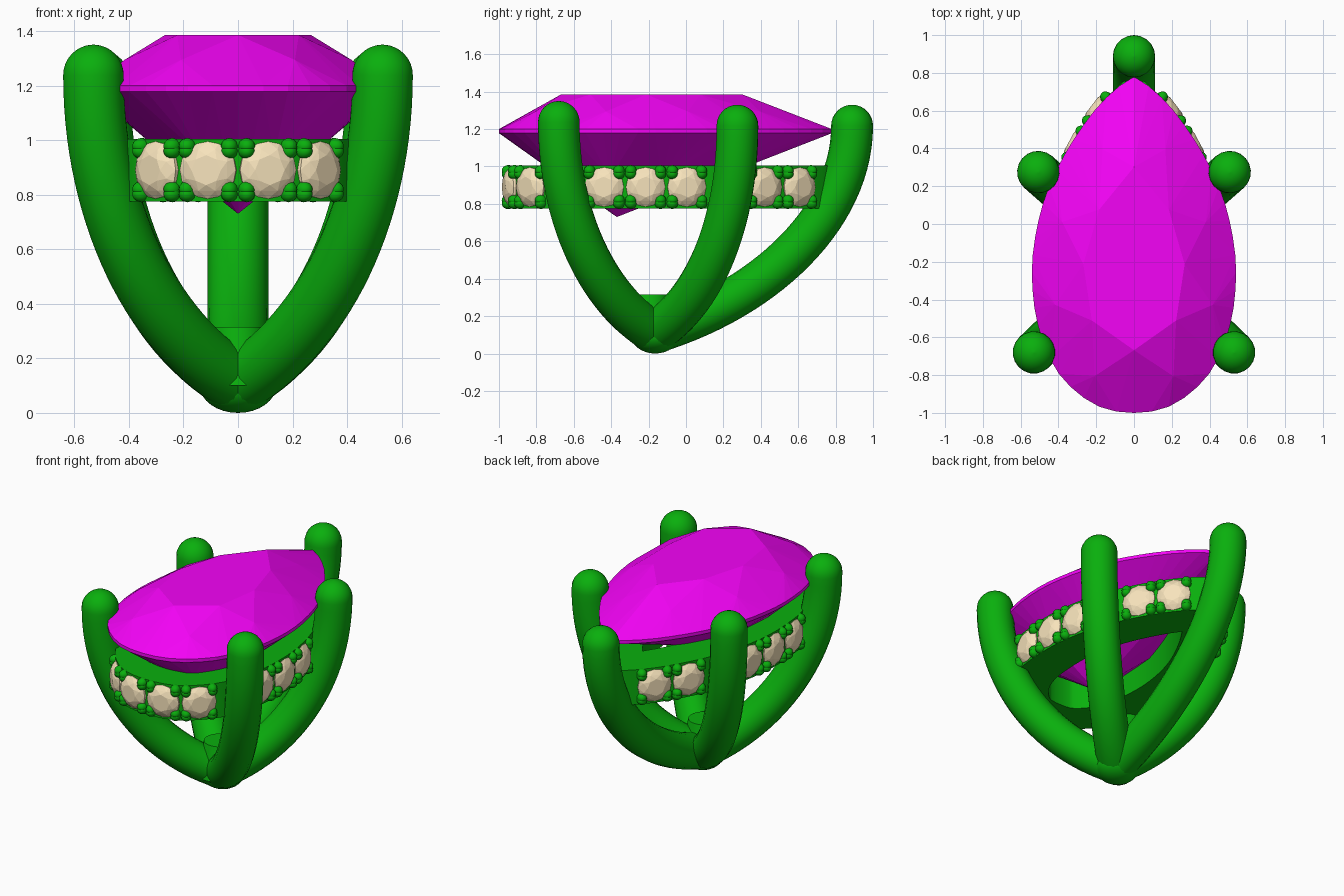
import bpy, bmesh, math
from mathutils import Vector, Matrix

if "Cube" in bpy.data.objects:
    bpy.data.objects.remove(bpy.data.objects["Cube"])


def material(name, col):
    m = bpy.data.materials.new(name)
    m.diffuse_color = (*col, 1)
    m.use_nodes = True
    m.node_tree.nodes["Principled BSDF"].inputs["Base Color"].default_value = m.diffuse_color
    return m


GREEN = material("green", (0.003, 0.43, 0.004))
MAGENTA = material("magenta", (0.90, 0.001, 0.92))
CREAM = material("cream", (0.93, 0.77, 0.50))


def shade(ob, deg):
    bpy.ops.object.select_all(action='DESELECT')
    ob.select_set(True)
    bpy.context.view_layer.objects.active = ob
    bpy.ops.object.shade_smooth_by_angle(angle=math.radians(deg))


def finish(name, bm, mat, smooth=None):
    me = bpy.data.meshes.new(name)
    bmesh.ops.recalc_face_normals(bm, faces=bm.faces[:])
    bm.to_mesh(me)
    bm.free()
    ob = bpy.data.objects.new(name, me)
    bpy.context.collection.objects.link(ob)
    me.materials.append(mat)
    if smooth:
        shade(ob, smooth)
    return ob


def pear(half):
    """Smooth closed outline (front to back on +x, then mirrored), finely sampled."""
    pts = [Vector(p) for p in half] + [Vector((-x, y)) for x, y in half[-2:0:-1]]
    n, out = len(pts), []
    for i in range(n):
        a, b, c, d = (pts[(i + j) % n] for j in (-1, 0, 1, 2))
        for k in range(16):
            t = k / 16
            out.append(0.5 * (2 * b + (c - a) * t + (2 * a - 5 * b + 4 * c - d) * t * t
                              + (3 * b - a - 3 * c + d) * t ** 3))
    return out


def length(loop):
    return sum((loop[i] - loop[i - 1]).length for i in range(len(loop)))


def at(loop, s):
    """Point and outward normal at arc length s."""
    s %= length(loop)
    for i in range(len(loop)):
        a, b = loop[i], loop[(i + 1) % len(loop)]
        seg = (b - a).length
        if s <= seg:
            t = (b - a) / seg
            return a + t * s, Vector((t.y, -t.x))
        s -= seg
    return loop[0], Vector((0, -1))


def hull(bm, pts):
    vs = [bm.verts.new(p) for p in pts]
    bmesh.ops.convex_hull(bm, input=vs)


# Main pear-cut stone: girdle, crown ring, table, pavilion ring and culet
gem_line = pear([(0, -1), (.21, -.955), (.4, -.79), (.505, -.55), (.54, -.3), (.525, -.08),
                 (.465, .16), (.355, .39), (.21, .6), (.09, .72), (0, .78)])
centre = Vector((0, -.37))
L = length(gem_line)


def gem_ring(n, sx, sy, z, shift=0.0, dy=0.0):
    ring = []
    for i in range(n):
        p = at(gem_line, (i + shift) * L / n)[0] - centre
        ring.append((p.x * sx, centre.y + p.y * sy + dy, z))
    return ring


bm = bmesh.new()
hull(bm, gem_ring(48, 1, 1, 1.178) + gem_ring(48, 1, 1, 1.2) + gem_ring(8, .79, .79, 1.294, .5)
     + gem_ring(8, .5, .545, 1.385, 0, .045) + gem_ring(8, .5, .5, .94, .5) + [(0, -.37, .73)])
finish("pear_stone", bm, MAGENTA)

# Gallery band: rectangular section swept along the pear outline
band_line = pear([(0, -.95), (.2, -.91), (.365, -.76), (.46, -.55), (.49, -.3), (.48, -.08),
                  (.43, .15), (.34, .37), (.22, .575), (.105, .71), (0, .78)])
BL = length(band_line)
bm = bmesh.new()
N = 128
rings = []
for i in range(N):
    p, n = at(band_line, i * BL / N)
    q = p - n * .25
    q.x = max(q.x, 0) if p.x >= 0 else min(q.x, 0)
    rings.append([bm.verts.new((v.x, v.y, z)) for v, z in
                  ((p, .775), (p, 1.005), (q, 1.005), (q, .775))])
for i in range(N):
    a, b = rings[i - 1], rings[i]
    for j in range(4):
        bm.faces.new((a[j], b[j], b[(j + 1) % 4], a[(j + 1) % 4]))
finish("gallery_band", bm, GREEN, 35)

# Small round stones, left out where the prongs cross the band
STEP, ZC = .222, .89
SEATS = [side * (k + .5) * STEP for k in (0, 1, 3, 4, 5, 7, 8) for side in (1, -1)]


def frame(s, z):
    p, n = at(band_line, s)
    n3 = Vector((n.x, n.y, 0))
    up = Vector((0, 0, 1))
    m = Matrix((up.cross(n3), up, n3)).transposed().to_4x4()
    m.translation = (p.x, p.y, z)
    return m


def circle(n, r, h, shift=0.0):
    return [Vector((r * math.cos((i + shift) * math.tau / n),
                    r * math.sin((i + shift) * math.tau / n), h)) for i in range(n)]


cut = (circle(16, .105, -.012) + circle(16, .105, .002) + circle(8, .082, .022, .5)
       + circle(8, .055, .034) + [Vector((0, 0, -.08))])
bm = bmesh.new()
for s in SEATS:
    m = frame(s, ZC)
    hull(bm, [m @ v for v in cut])
finish("accent_stones", bm, CREAM)

# Claws: four short rounded fingers folded over each stone from the band edges
bm = bmesh.new()
for s in SEATS:
    for ds in (-.079, .079):
        for dz in (-1, 1):
            for j in (0, 1):
                m = frame(s + ds, ZC + dz * (.07 + j * .018))
                bmesh.ops.create_uvsphere(bm, u_segments=12, v_segments=8, radius=1,
                                          matrix=m @ Matrix.Diagonal((.031, .03, .036, 1)))
finish("claws", bm, GREEN, 40)

# Prongs: round tubes rising from one base point, with domed tips
R = .112
base = Vector((0, -.17, R))


def prong(name, x, y, top, spread):
    tip = Vector((x, y, top - R))
    c1 = base.lerp(Vector((x, y, 0)), spread)
    c1.z = .29
    c2 = Vector((x, y, .73))
    pts = []
    for i in range(29):
        t = i / 28
        u = 1 - t
        pts.append((base * u ** 3 + c1 * 3 * u * u * t + c2 * 3 * u * t * t + tip * t ** 3, 1))
    for i in range(1, 9):
        a = i / 8 * math.radians(88)
        pts.append((tip + Vector((0, 0, R * math.sin(a))), math.cos(a)))
    cu = bpy.data.curves.new(name, 'CURVE')
    cu.dimensions = '3D'
    cu.bevel_depth = R
    cu.bevel_resolution = 8
    cu.use_fill_caps = True
    sp = cu.splines.new('POLY')
    sp.points.add(len(pts) - 1)
    for cp, (co, r) in zip(sp.points, pts):
        cp.co = (*co, 1)
        cp.radius = r
    ob = bpy.data.objects.new(name, cu)
    bpy.context.collection.objects.link(ob)
    cu.materials.append(GREEN)
    bpy.ops.object.select_all(action='DESELECT')
    ob.select_set(True)
    bpy.context.view_layer.objects.active = ob
    bpy.ops.object.convert(target='MESH')
    shade(bpy.context.view_layer.objects.active, 50)


prong("back_prong", 0, 1 - R, 1.33, .56)
for side, label in ((1, "right"), (-1, "left")):
    prong(label + "_side_prong", side * .507, .275, 1.33, .64)
    prong(label + "_front_prong", side * .53, -.68, 1.35, .585)

# Base: rounded foot and tapered core where the prongs meet
bm = bmesh.new()
bmesh.ops.create_uvsphere(bm, u_segments=32, v_segments=16, radius=1,
                          matrix=Matrix.Translation((0, -.165, .1))
                          @ Matrix.Diagonal((.14, .13, .1, 1)))
bmesh.ops.create_cone(bm, cap_ends=True, segments=32, radius1=.14, radius2=.095, depth=.215,
                      matrix=Matrix.Translation((0, -.19, .2075)))
finish("base_core", bm, GREEN, 40)
